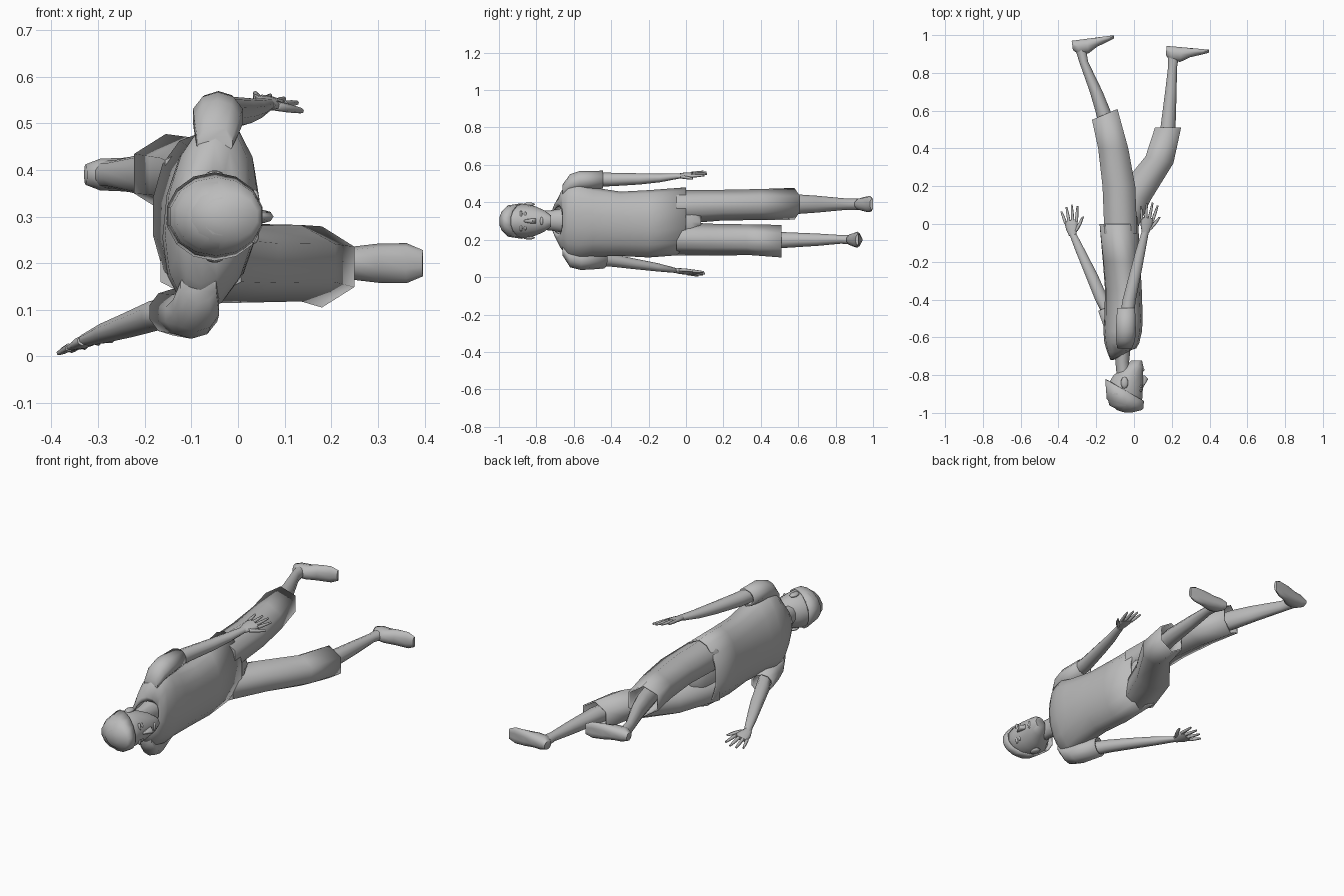
import bpy, bmesh, math
from mathutils import Matrix

cube = bpy.data.objects.get("Cube")
if cube:
    bpy.data.objects.remove(cube, do_unlink=True)

grey = bpy.data.materials.new("plain grey")
grey.use_nodes = True
tone = (0.5, 0.5, 0.5, 1)
grey.diffuse_color = tone
grey.node_tree.nodes["Principled BSDF"].inputs["Base Color"].default_value = tone


def loft(bm, rings, sides=10, caps=(True, True)):
    """Skin rings given as (y, centre x, centre z, radius x, radius z, optional slope of y over x)."""
    loops = []
    for y, cx, cz, rx, rz, *extra in rings:
        slope = extra[0] if extra else 0
        loop = []
        for i in range(sides):
            angle = math.tau * i / sides
            dx, dz = rx * math.sin(angle), rz * math.cos(angle)
            loop.append(bm.verts.new((cx + dx, y + slope * dx, cz + dz)))
        loops.append(loop)
    for lower, upper in zip(loops, loops[1:]):
        for i in range(sides):
            j = (i + 1) % sides
            bm.faces.new((lower[i], lower[j], upper[j], upper[i]))
    for wanted, loop in zip(caps, (loops[0], loops[-1])):
        if wanted:
            bm.faces.new(loop)


def finish(name, bm, matrix=None, cloth=False):
    """Turn a bmesh into a smooth grey object; cloth parts get a thin rim."""
    if matrix:
        bmesh.ops.transform(bm, matrix=matrix, verts=bm.verts)
    bmesh.ops.recalc_face_normals(bm, faces=bm.faces)
    mesh = bpy.data.meshes.new(name)
    bm.to_mesh(mesh)
    bm.free()
    mesh.materials.append(grey)
    obj = bpy.data.objects.new(name, mesh)
    bpy.context.collection.objects.link(obj)
    if cloth:
        solid = obj.modifiers.new("rim", "SOLIDIFY")
        solid.thickness = 0.008
        solid.offset = -1
    bpy.ops.object.select_all(action="DESELECT")
    obj.select_set(True)
    bpy.context.view_layer.objects.active = obj
    bpy.ops.object.shade_smooth_by_angle(angle=math.radians(65))
    return obj


def part(name, rings, sides=10, caps=(True, True), cloth=False):
    bm = bmesh.new()
    loft(bm, rings, sides, caps)
    return finish(name, bm, cloth=cloth)


def ball(name, centre, size):
    bm = bmesh.new()
    bmesh.ops.create_uvsphere(bm, u_segments=10, v_segments=6, radius=1)
    return finish(name, bm, Matrix.Translation(centre) @ Matrix.Diagonal((*size, 1)))


# Shirt, sheared so that one shoulder sits further forward
shirt = part("shirt", [
    (0, -.08, .3, .105, .18), (-.2, -.065, .285, .1, .18),
    (-.35, -.055, .285, .097, .172), (-.5, -.055, .295, .1, .185),
    (-.57, -.06, .3, .1, .205), (-.63, -.065, .305, .09, .2),
    (-.67, -.065, .305, .075, .15, .15), (-.69, -.065, .305, .06, .095, .5),
    (-.685, -.06, .305, .052, .072, .7)],
    sides=14, caps=(False, False), cloth=True)
for vert in shirt.data.vertices:
    lean = min(1, max(0, -vert.co.y / .5))
    vert.co.x += .1 * lean * (vert.co.z - .3)

# Trousers: seat and two hexagonal legs
part("trouser_seat", [
    (-.08, -.075, .295, .085, .16), (.03, -.06, .295, .08, .13),
    (.08, -.05, .295, .05, .05)], sides=12)
part("left_trouser_leg", [
    (-.05, -.07, .375, .1, .092), (.2, -.08, .385, .1, .082),
    (.4, -.11, .388, .092, .083), (.58, -.155, .392, .078, .085, .42)],
    sides=6, caps=(True, False), cloth=True)
part("right_trouser_leg", [
    (-.05, -.08, .205, .1, .09), (.15, 0, .2, .1, .085, -.3),
    (.34, .135, .2, .085, .082, -.25), (.51, .18, .192, .08, .087)],
    sides=6, caps=(True, False), cloth=True)

# Shins
part("left_shin", [
    (.4, -.11, .39, .045, .05), (.6, -.165, .39, .042, .052),
    (.7, -.2, .39, .036, .045), (.86, -.267, .39, .025, .03),
    (.95, -.288, .39, .032, .03)])
part("right_shin", [
    (.38, .15, .2, .045, .045), (.51, .18, .198, .042, .043),
    (.7, .195, .2, .032, .033), (.83, .204, .202, .025, .023),
    (.91, .21, .2, .034, .028)])


# Feet: built along y with the sole at x = 0, then turned to point forward
def foot(name, heel, tilt):
    bm = bmesh.new()
    loft(bm, [(0, .035, 0, .026, .022), (.03, .045, 0, .045, .034),
              (.08, .045, 0, .045, .036), (.13, .03, 0, .03, .042),
              (.19, .02, 0, .02, .043), (.225, .015, 0, .012, .028)])
    for vert in bm.verts:
        vert.co.x = max(vert.co.x, .01) - .01
    finish(name, bm, Matrix.Translation(heel) @ Matrix.Rotation(tilt - math.pi / 2, 4, "Z"))


foot("left_foot", (-.33, .97, .39), .13)
foot("right_foot", (.173, .943, .2), -.09)

# Sleeves and arms
part("left_sleeve", [
    (-.66, -.05, .46, .04, .035), (-.62, -.045, .5, .052, .05),
    (-.57, -.043, .515, .056, .052), (-.445, -.042, .522, .05, .047)],
    caps=(True, False), cloth=True)
part("right_sleeve", [
    (-.66, -.085, .15, .04, .035), (-.62, -.09, .105, .052, .052),
    (-.56, -.1, .09, .058, .052), (-.44, -.14, .095, .052, .05, .4)],
    caps=(True, False), cloth=True)
part("left_arm", [
    (-.5, -.04, .522, .038, .038), (-.4, -.025, .522, .037, .036),
    (-.25, .01, .525, .032, .03), (-.14, .035, .53, .027, .023),
    (-.04, .06, .54, .02, .014)])
part("right_arm", [
    (-.5, -.12, .095, .038, .036), (-.4, -.17, .09, .038, .034),
    (-.27, -.225, .07, .035, .028), (-.15, -.28, .052, .028, .022),
    (-.05, -.325, .035, .02, .013)])


# Hands: fingers along y, thumb towards +x
def hand(name, wrist, roll, pitch, turn):
    bm = bmesh.new()
    loft(bm, [(0, 0, 0, .02, .013), (.035, 0, 0, .032, .014), (.08, 0, 0, .038, .01)])
    for i, length in enumerate((.055, .075, .082, .07)):
        side = (i - 1.5) * .02
        loft(bm, [(.07, side, 0, .009, .009),
                  (.075 + length / 2, side * 1.25, 0, .008, .008),
                  (.08 + length, side * 1.5, 0, .005, .005)], sides=6)
    loft(bm, [(.02, .018, 0, .014, .011), (.055, .045, -.003, .011, .009),
              (.09, .066, -.006, .006, .006)], sides=6)
    spin = (Matrix.Rotation(turn, 4, "Z") @ Matrix.Rotation(pitch, 4, "X")
            @ Matrix.Rotation(roll, 4, "Y"))
    finish(name, bm, Matrix.Translation(wrist) @ spin)


hand("left_hand", (.06, -.045, .54), .25, .1, -.15)
hand("right_hand", (-.325, -.06, .036), -.25, -.13, .12)

# Neck and head
part("neck", [(-.79, -.055, .303, .04, .05), (-.73, -.062, .303, .038, .053),
              (-.64, -.062, .303, .048, .068)])
part("head", [
    (-.99, -.035, .3, .04, .04), (-.96, -.045, .3, .088, .075),
    (-.9, -.05, .3, .098, .09), (-.85, -.046, .3, .096, .09),
    (-.8, -.03, .3, .079, .077), (-.755, -.002, .3, .053, .055),
    (-.722, .015, .3, .028, .03)], sides=14)
part("hair", [
    (-.998, -.03, .3, .02, .02), (-.985, -.025, .3, .068, .052),
    (-.95, -.047, .3, .1, .084, -.25), (-.88, -.05, .3, .105, .095, -.55)],
    sides=14, cloth=True, caps=(True, False))

# Face details
part("nose", [(-.865, .044, .3, .005, .007), (-.82, .055, .3, .021, .014),
              (-.802, .046, .3, .01, .014)], sides=8)
ball("mouth", (.046, -.772, .3), (.009, .009, .022))
for label, sign in (("left", 1), ("right", -1)):
    ball(label + "_eye", (.035, -.86, .3 + sign * .035), (.009, .008, .015))
    ball(label + "_brow", (.036, -.882, .3 + sign * .036), (.01, .007, .022))
    ball(label + "_ear", (-.05, -.84, .3 + sign * .089), (.02, .032, .01))
